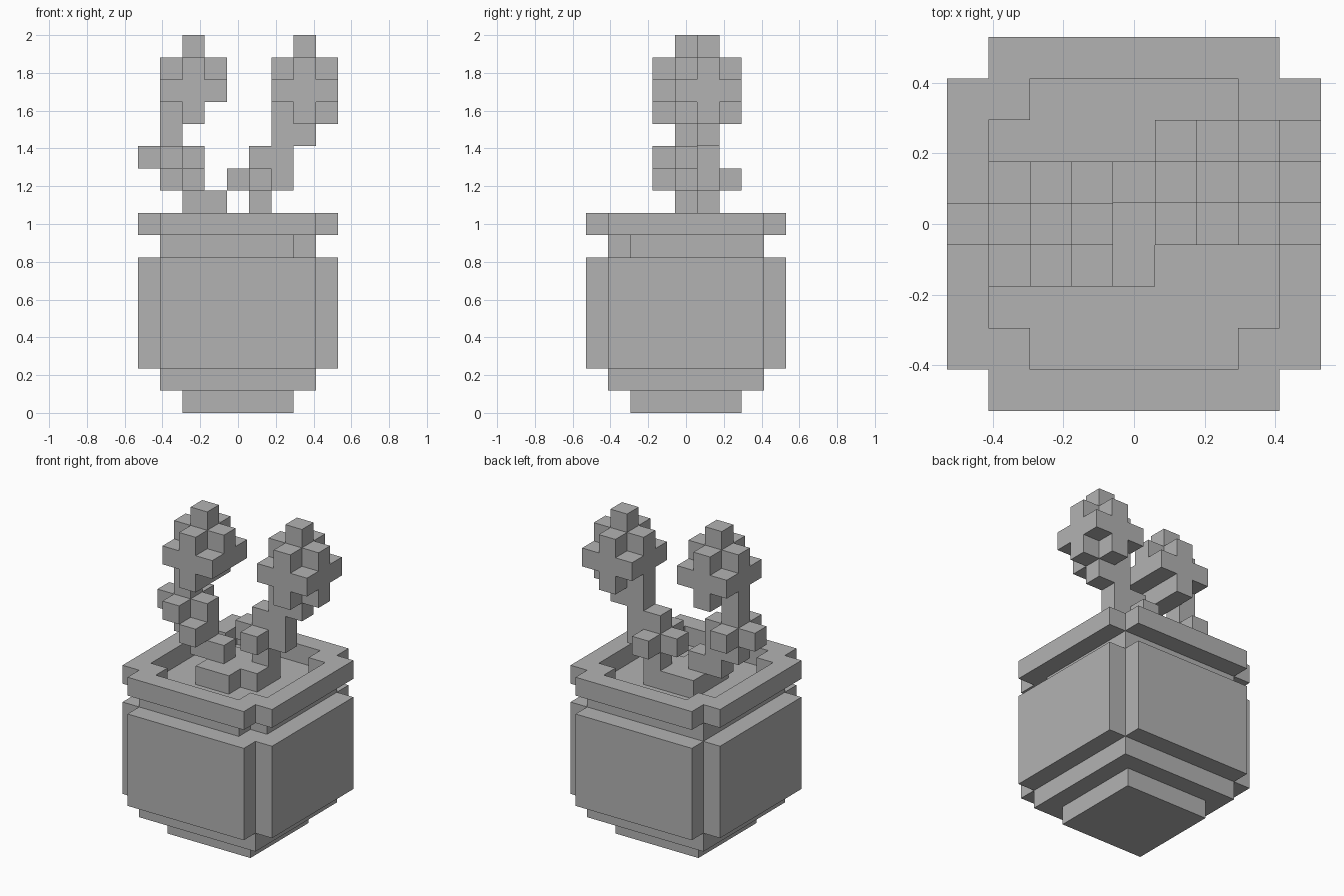
import bpy
import bmesh
from mathutils import Vector

UNIT = 2 / 17  # edge length of one block

cube = bpy.data.objects.get("Cube")
if cube:
    bpy.data.objects.remove(cube, do_unlink=True)

grey = bpy.data.materials.new("plain_grey")
grey.use_nodes = True
colour = (0.45, 0.45, 0.45, 1)
grey.diffuse_color = colour
grey.node_tree.nodes["Principled BSDF"].inputs["Base Color"].default_value = colour


def build(name, cells):
    """Outer skin of a set of grid blocks, with flat areas merged."""
    cells = set(cells)
    bm = bmesh.new()
    for cell in cells:
        centre = Vector(cell) + Vector((0, 0, 0.5))
        for axis in range(3):
            for sign in (-1, 1):
                n = Vector((0, 0, 0))
                n[axis] = sign
                if tuple(int(c + d) for c, d in zip(cell, n)) in cells:
                    continue
                u = Vector((0, 0, 0))
                u[(axis + 1) % 3] = 0.5
                v = n.cross(u)
                mid = centre + n / 2
                corners = (mid - u - v, mid + u - v, mid + u + v, mid - u + v)
                bm.faces.new([bm.verts.new(p * UNIT) for p in corners])
    bmesh.ops.remove_doubles(bm, verts=bm.verts[:], dist=UNIT / 100)
    bmesh.ops.dissolve_limit(bm, angle_limit=0.01, verts=bm.verts[:], edges=bm.edges[:])
    mesh = bpy.data.meshes.new(name)
    bm.to_mesh(mesh)
    bm.free()
    mesh.materials.append(grey)
    obj = bpy.data.objects.new(name, mesh)
    bpy.context.collection.objects.link(obj)
    return obj


def slab(r, bottom, top, notched=False):
    """Square layers of blocks, optionally without the four corner columns."""
    span = range(-r, r + 1)
    return {(x, y, z) for x in span for y in span for z in range(bottom, top)
            if not (notched and abs(x) == r and abs(y) == r)}


def shift(cells, at):
    return {tuple(a + b for a, b in zip(c, at)) for c in cells}


# Pot: foot, lower step, wide body, neck that carries the soil, raised rim
build("pot_foot", slab(2, 0, 1))
build("pot_lower_step", slab(3, 1, 2))
build("pot_body", slab(4, 2, 7, True))
build("pot_neck", slab(3, 7, 8) - {(3, -3, 7)})
build("pot_rim", slab(4, 8, 9, True) - slab(3, 8, 9, True))

# Root mound on the soil
build("root_mound", slab(1, 8, 9) - {(1, -1, 8)})

# Stems with small leaf clusters
cross = slab(1, 0, 1, True)
left_stem = {(-1, 0, 9), (-2, 0, 9), (-2, 0, 10), (-3, 0, 10), (-2, -1, 10),
             (-3, 0, 12), (-3, 0, 13)} | shift(cross, (-3, 0, 11))
right_stem = {(1, 1, 9), (1, 1, 11), (2, 1, 11), (2, 1, 12),
              (3, 1, 12)} | shift(cross, (1, 1, 10))

# Round blooms: a full middle layer, crosses above and below, a cap on top
bloom = slab(1, 0, 1) | slab(1, -1, 0, True) | slab(1, 1, 2, True) | {(0, 0, 2)}
half_bloom = bloom - {(1, 0, -1), (-1, 0, -1)}
build("plant_low_x", left_stem | shift(half_bloom, (-2, 0, 14)))
build("plant_high_x", right_stem | shift(bloom, (3, 1, 14)))
